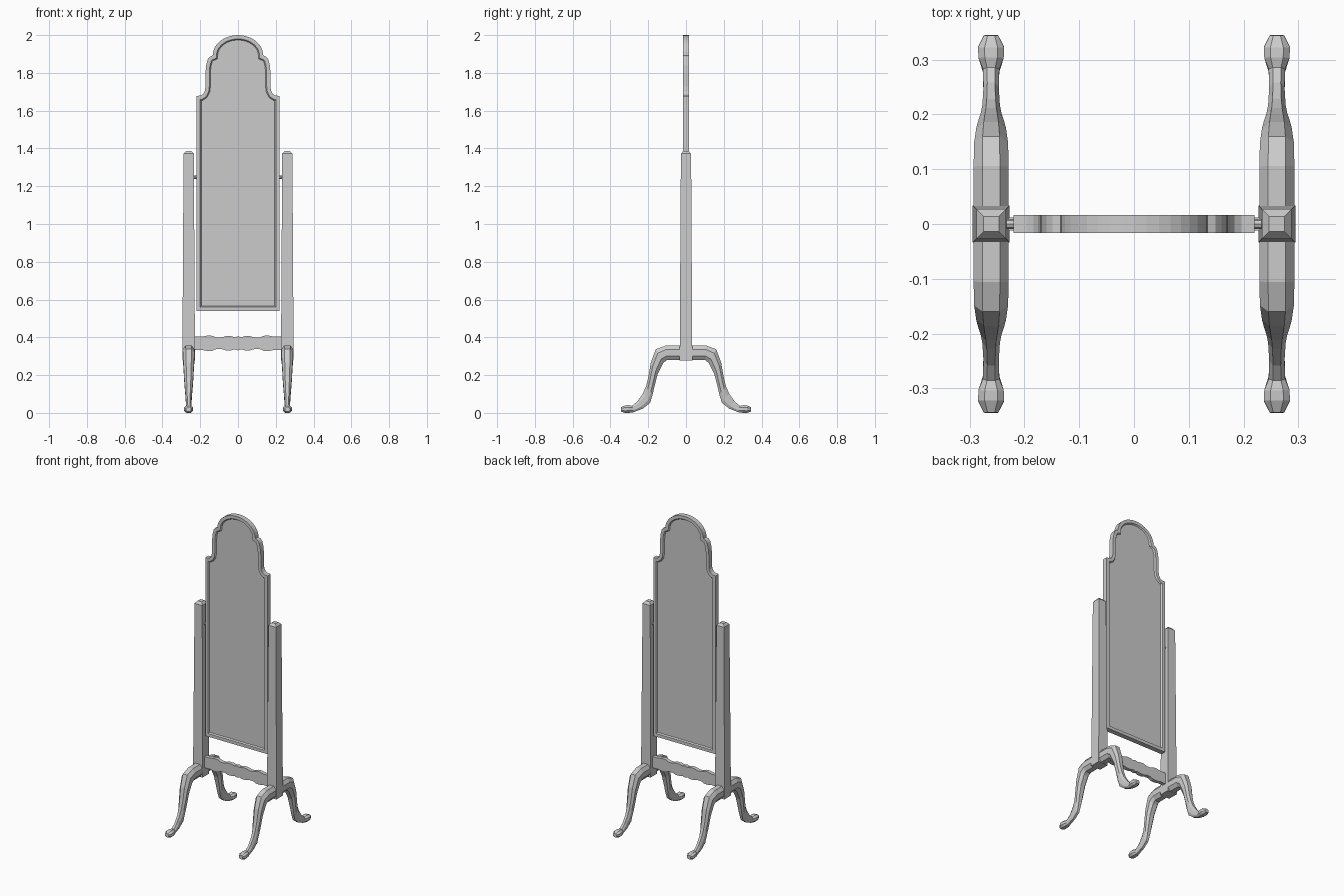
import bpy, bmesh, math

if "Cube" in bpy.data.objects:
    bpy.data.objects.remove(bpy.data.objects["Cube"])

SIDE_X = 0.261  # centre line of posts and legs


def finish(bm, name, mirror=False):
    bmesh.ops.recalc_face_normals(bm, faces=bm.faces)
    me = bpy.data.meshes.new(name)
    bm.to_mesh(me)
    bm.free()
    ob = bpy.data.objects.new(name, me)
    bpy.context.collection.objects.link(ob)
    if mirror:
        ob.modifiers.new("Mirror", "MIRROR")
    return ob


def loft(name, rings, mirror=False):
    bm = bmesh.new()
    loops = [[bm.verts.new(p) for p in ring] for ring in rings]
    n = len(loops[0])
    for a, b in zip(loops, loops[1:]):
        for i in range(n):
            j = (i + 1) % n
            bm.faces.new((a[i], a[j], b[j], b[i]))
    bm.faces.new(loops[0])
    bm.faces.new(loops[-1])
    return finish(bm, name, mirror)


def board(name, outline, half_y, panel=False):
    """Slab from an xz outline, optionally with a sunk panel front and back."""
    bm = bmesh.new()
    a = [bm.verts.new((x, -half_y, z)) for x, z in outline]
    b = [bm.verts.new((x, half_y, z)) for x, z in outline]
    caps = [bm.faces.new(a), bm.faces.new(b[::-1])]
    for i in range(len(a)):
        j = (i + 1) % len(a)
        bm.faces.new((a[i], b[i], b[j], a[j]))
    bmesh.ops.recalc_face_normals(bm, faces=bm.faces)
    if panel:
        bmesh.ops.inset_individual(bm, faces=caps, thickness=0.02, use_even_offset=True)
        bmesh.ops.inset_individual(bm, faces=caps, thickness=0.006, depth=-0.008,
                                   use_even_offset=True)
    return finish(bm, name)


def both_sides(half):
    """Complete a right-half outline by reflecting it in x."""
    return half + [(-x, z) for x, z in reversed(half) if x > 1e-6]


# Mirror frame: square base, small cove, rounded shoulder and domed top
half = [(0.22, 0.54), (0.22, 1.678), (0.196, 1.68), (0.184, 1.688), (0.175, 1.705),
        (0.172, 1.73), (0.172, 1.80), (0.169, 1.838), (0.160, 1.872), (0.149, 1.886)]
half += [(0.134 * math.cos(t), 1.892 + 0.108 * math.sin(t))
         for t in (math.pi / 2 * i / 9 for i in range(10))]
board("mirror_frame", both_sides(half), 0.016, panel=True)

# Scalloped stretcher between the posts
wave = [(0.235, 0.404), (0.19, 0.404), (0.16, 0.410), (0.135, 0.408), (0.115, 0.399),
        (0.09, 0.398), (0.065, 0.406), (0.035, 0.406), (0.018, 0.400), (0.0, 0.406)]
under = [(x, 0.737 - z) for x, z in reversed(wave)]
board("stretcher", both_sides(under + wave), 0.012)

# Tapered posts with pyramid tips
loft("post", [[(SIDE_X + sx * h, sy * h, z)
               for sx, sy in ((-1, -1), (1, -1), (1, 1), (-1, 1))]
              for z, h in ((0.278, 0.034), (0.36, 0.033), (1.372, 0.027), (1.387, 0.014))],
     mirror=True)

# Pivot pins
loft("pivot_pin", [[(x, 0.009 * math.cos(k * math.pi / 4), 1.248 + 0.009 * math.sin(k * math.pi / 4))
                    for k in range(8)] for x in (0.215, 0.245)], mirror=True)

# Cabriole leg stations: top (y, z), bottom (y, z), half width
stations = [
    ((0.03, 0.357), (0.03, 0.279), 0.032),
    ((0.106, 0.357), (0.103, 0.279), 0.032),
    ((0.160, 0.337), (0.120, 0.265), 0.031),
    ((0.186, 0.267), (0.150, 0.205), 0.027),
    ((0.200, 0.188), (0.167, 0.140), 0.023),
    ((0.212, 0.140), (0.177, 0.095), 0.019),
    ((0.228, 0.103), (0.190, 0.053), 0.016),
    ((0.258, 0.060), (0.228, 0.023), 0.014),
    ((0.286, 0.037), (0.275, 0.004), 0.015),
    ((0.304, 0.041), (0.302, 0.000), 0.023),
    ((0.322, 0.040), (0.324, 0.000), 0.024),
    ((0.344, 0.030), (0.345, 0.007), 0.013),
]
OCT = [(-0.5, 0), (0.5, 0), (1, 0.28), (1, 0.72), (0.5, 1), (-0.5, 1), (-1, 0.72), (-1, 0.28)]


def leg_ring(station, s):
    (ty, tz), (by, bz), w = station
    return [(SIDE_X + u * w, s * (ty + (by - ty) * v), tz + (bz - tz) * v) for u, v in OCT]


loft("legs", [leg_ring(st, -1) for st in reversed(stations)] + [leg_ring(st, 1) for st in stations],
     mirror=True)
